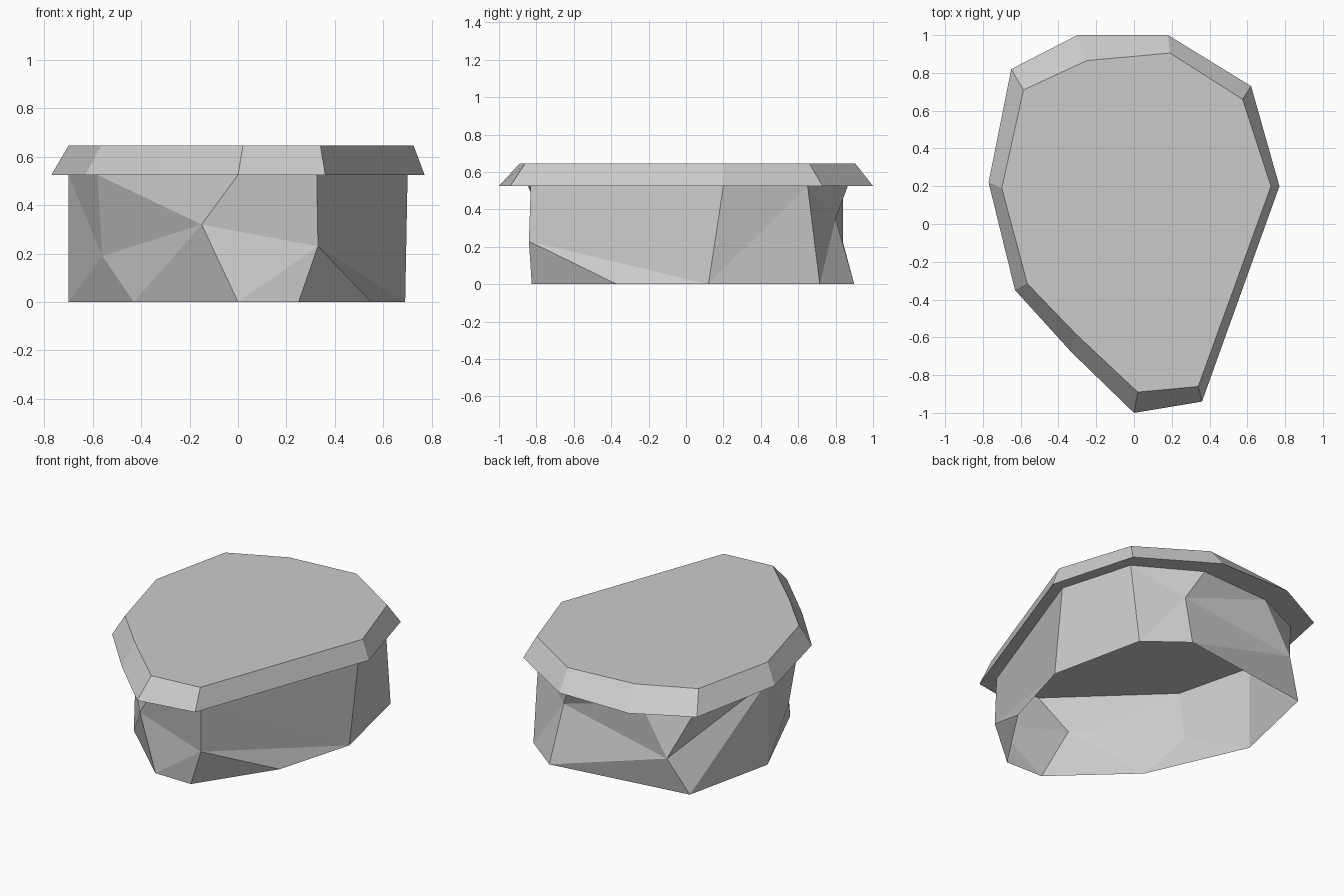
import bpy
import bmesh

if "Cube" in bpy.data.objects:
    bpy.data.objects.remove(bpy.data.objects["Cube"])


def finish(name, bm):
    bmesh.ops.recalc_face_normals(bm, faces=bm.faces)
    mesh = bpy.data.meshes.new(name)
    bm.to_mesh(mesh)
    bm.free()
    obj = bpy.data.objects.new(name, mesh)
    bpy.context.collection.objects.link(obj)
    return obj


def ring(bm, outline, z):
    return [bm.verts.new((x, y, z)) for x, y in outline]


RIM_Z, TOP_Z = 0.525, 0.645

# Overhanging bevelled slab: wide outline below, smaller outline above
slab_low = [(0, -1), (.36, -.94), (.77, .2), (.62, .73), (.18, 1),
            (-.3, 1), (-.65, .82), (-.77, .22), (-.63, -.35), (-.33, -.68)]
slab_high = [(.02, -.89), (.34, -.86), (.725, .2), (.575, .66), (.19, .905),
             (-.25, .865), (-.585, .71), (-.7, .19), (-.565, -.315), (-.31, -.58)]
bm = bmesh.new()
low, high = ring(bm, slab_low, RIM_Z), ring(bm, slab_high, TOP_Z)
bm.faces.new(high)
bm.faces.new(low[::-1])
for i in range(len(low)):
    j = (i + 1) % len(low)
    bm.faces.new((low[i], low[j], high[j], high[i]))
finish("top_slab", bm)

# Faceted rock wall, open underneath: top ring, ground ring and chipped points
wall_top = [(0, -.845), (.325, -.83), (.7, .2), (.57, .65), (.2, .865),
            (-.27, .84), (-.575, .7), (-.7, .19), (-.58, -.29)]
wall_base = [(0, -.82), (.25, -.825), (.55, -.37), (.69, .12), (.56, .715),
             (.32, .9), (-.57, .775), (-.7, .19), (-.43, -.42)]
chips = [(-.15, -.76, .32), (.33, -.84, .23), (.29, .8, .35),
         (-.455, .84, .22), (-.56, -.22, .19)]
bm = bmesh.new()
points = {"t": ring(bm, wall_top, RIM_Z),
          "b": ring(bm, wall_base, 0),
          "m": [bm.verts.new(p) for p in chips]}

# Facets: t = top ring, m = chipped point, b = ground ring
front = "m0m1t1t0 b0m1m0 b0b1m1 b8b0m0"
right = "b1b2m1 b2b3m1 m1b3t1 b3t2t1 b3t3t2 b3b4t3"
back = "b4m2t3 b4b5m2 m2t4t3 m2t5t4 m2m3t5 b5m3m2 b5b6m3 m3t6t5 m3t7t6 b6t7m3"
left = "b6b7t7 b7m4t7 m4t8t7 b7b8m4 b8m0m4 m4m0t8 m0t0t8"
for facet in " ".join((front, right, back, left)).split():
    keys = [facet[i:i + 2] for i in range(0, len(facet), 2)]
    bm.faces.new([points[k[0]][int(k[1])] for k in keys])
finish("rock_wall", bm)
